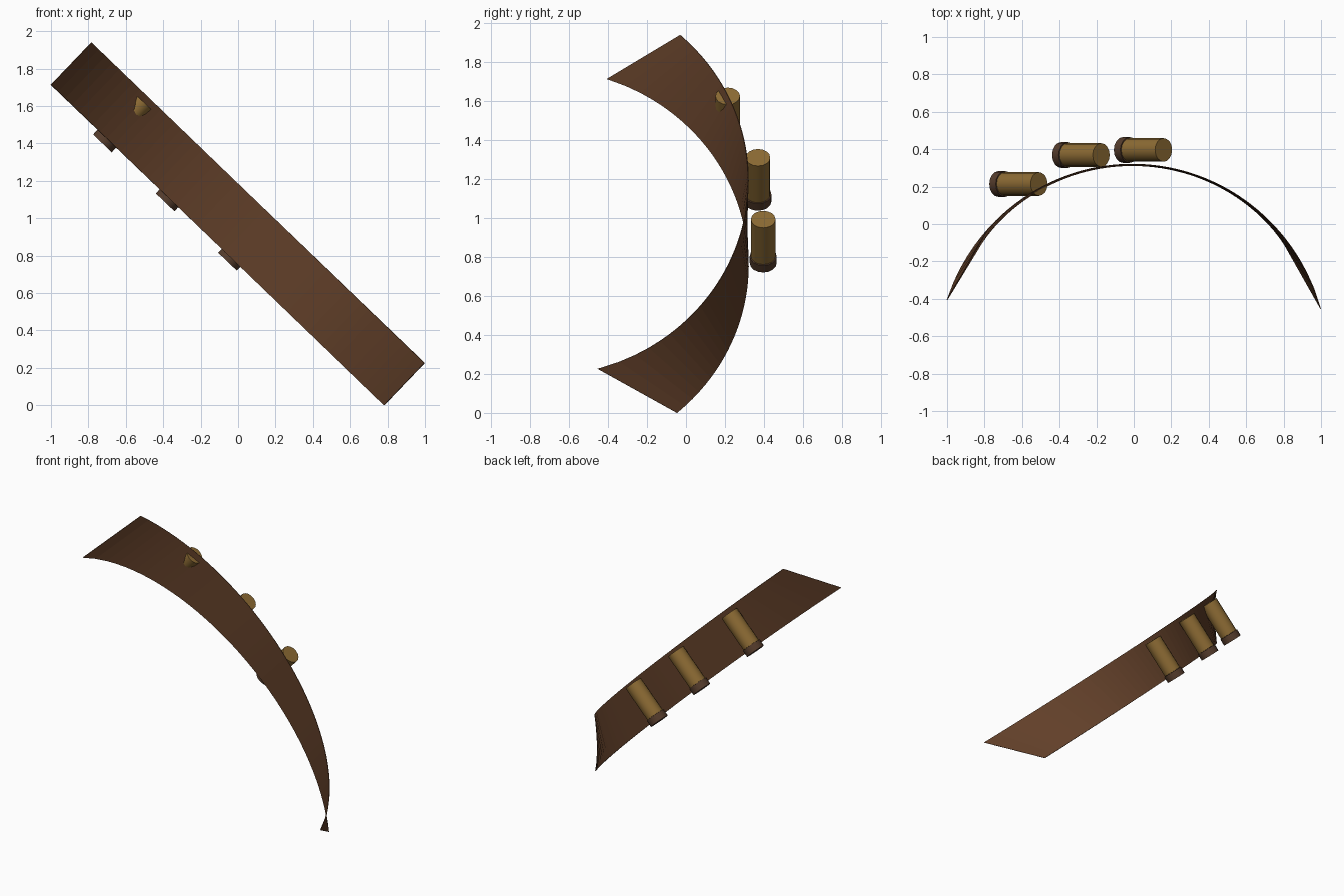
import bpy, bmesh, math
from mathutils import Vector

if "Cube" in bpy.data.objects:
    bpy.data.objects.remove(bpy.data.objects["Cube"])


def material(name, color):
    m = bpy.data.materials.new(name)
    m.diffuse_color = (*color, 1)
    m.use_nodes = True
    m.node_tree.nodes["Principled BSDF"].inputs["Base Color"].default_value = m.diffuse_color
    return m


leather = material("leather", (0.12, 0.05, 0.022))
gold = material("gold", (0.27, 0.15, 0.035))
base_brown = material("base_brown", (0.09, 0.045, 0.025))


def bow(x):
    # elliptical bend of the strap seen from above
    return 0.32 - 1.06 * (1 - math.sqrt(1 - ((x + 0.008) / 1.045) ** 2))


# Thin diagonal strap, ruled between its lower and upper edge
N = 48
bm = bmesh.new()
rows = []
for i in range(N + 1):
    t = i / N
    lo_x, lo_z = -1 + 1.782 * t, 1.713 * (1 - t)
    hi_x, hi_z = lo_x + 0.216, lo_z + 0.226
    rows.append([bm.verts.new((x, bow(x), z)) for x, z in ((lo_x, lo_z), (hi_x, hi_z))])
for a, b in zip(rows, rows[1:]):
    bm.faces.new((a[0], b[0], b[1], a[1]))
me = bpy.data.meshes.new("strap")
bm.to_mesh(me)
bm.free()
strap = bpy.data.objects.new("strap", me)
bpy.context.collection.objects.link(strap)
me.materials.append(leather)
mod = strap.modifiers.new("thickness", 'SOLIDIFY')
mod.thickness = 0.004
mod.offset = 0

# Cartridges lying across the outside of the strap
axis = Vector((0.692, 0, 0.722)).normalized()
tilt = axis.to_track_quat('Z', 'Y').to_euler()


def tube(name, base, start, end, radius, mat):
    bpy.ops.mesh.primitive_cylinder_add(
        vertices=16, radius=radius, depth=end - start,
        location=base + axis * (start + end) / 2, rotation=tilt)
    ob = bpy.context.object
    ob.name = name
    ob.data.materials.append(mat)
    bpy.ops.object.shade_smooth_by_angle(angle=math.radians(30))


bases = ((-0.725, 0.214, 1.40), (-0.39, 0.369, 1.085), (-0.057, 0.396, 0.768))
for i, p in enumerate(bases, 1):
    tube(f"cartridge_base_{i}", Vector(p), 0, 0.05, 0.069, base_brown)
    tube(f"cartridge_body_{i}", Vector(p), 0.051, 0.312, 0.063, gold)
